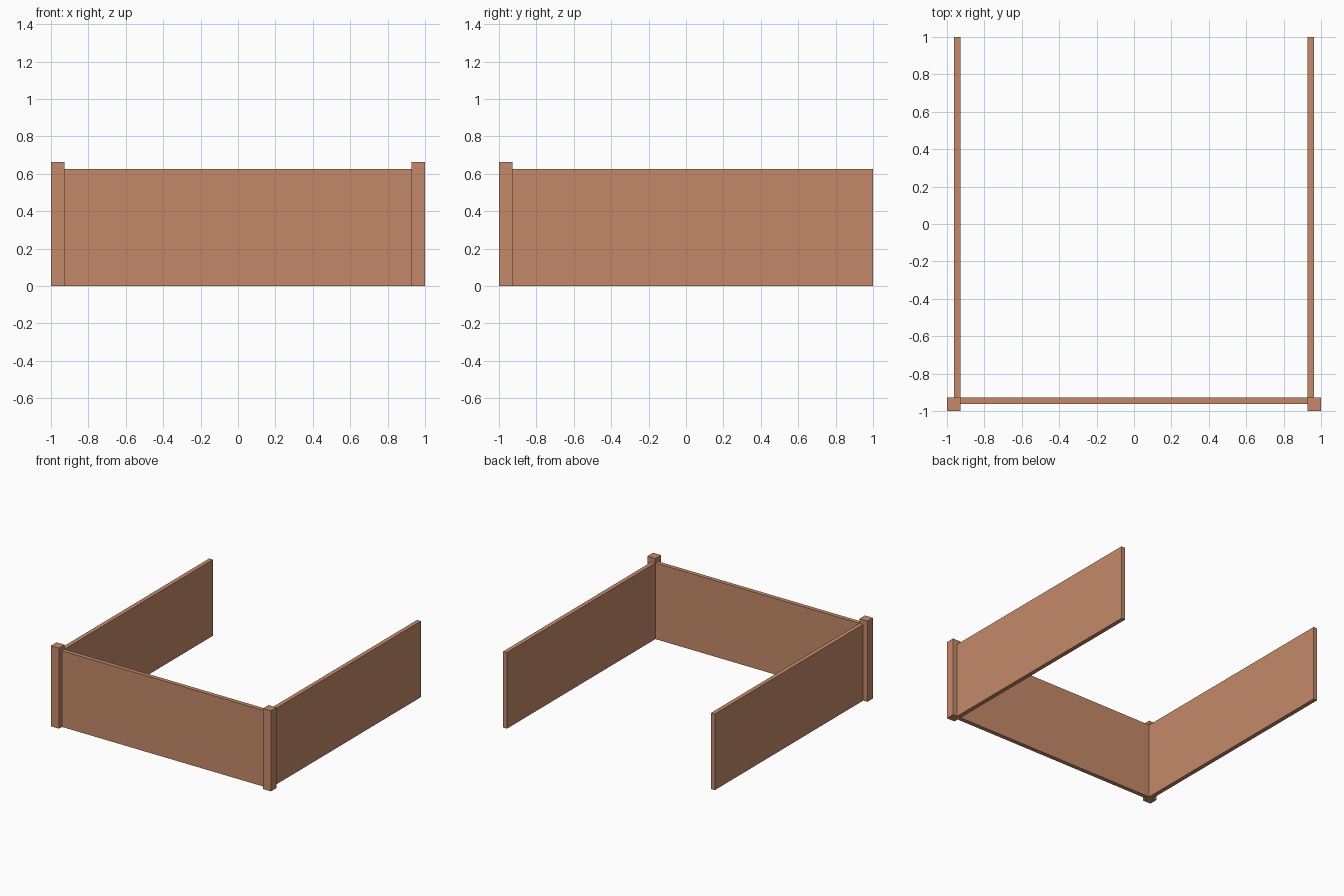
import bpy

# Remove the default cube
cube = bpy.data.objects.get("Cube")
if cube:
    bpy.data.objects.remove(cube, do_unlink=True)

# Terracotta material
color = (0.56, 0.254, 0.144, 1)
terracotta = bpy.data.materials.new("terracotta")
terracotta.use_nodes = True
terracotta.diffuse_color = color
terracotta.node_tree.nodes["Principled BSDF"].inputs["Base Color"].default_value = color


def box(name, low, high):
    """Add a box spanning two opposite corners."""
    centre = [(a + b) / 2 for a, b in zip(low, high)]
    bpy.ops.mesh.primitive_cube_add(size=1, location=centre)
    obj = bpy.context.object
    obj.name = name
    obj.scale = [b - a for a, b in zip(low, high)]
    bpy.ops.object.transform_apply(location=False, rotation=False, scale=True)
    obj.data.materials.append(terracotta)
    return obj


OUTER = 1.0          # outer edge of the posts
INNER = 0.927        # inner edge of posts and walls
WALL_OUTER = 0.962   # outer face of the walls
WALL_TOP = 0.625
POST_TOP = 0.662

# Front wall between the posts
box("front_wall", (-INNER, -WALL_OUTER, 0), (INNER, -INNER, WALL_TOP))

# Corner posts and side walls, open at the back
for side, sign in (("left", 1), ("right", -1)):
    x_in, x_wall, x_out = sign * INNER, sign * WALL_OUTER, sign * OUTER
    box(side + "_corner_post", (min(x_in, x_out), -OUTER, 0),
        (max(x_in, x_out), -INNER, POST_TOP))
    box(side + "_wall", (min(x_in, x_wall), -INNER, 0),
        (max(x_in, x_wall), OUTER, WALL_TOP))
